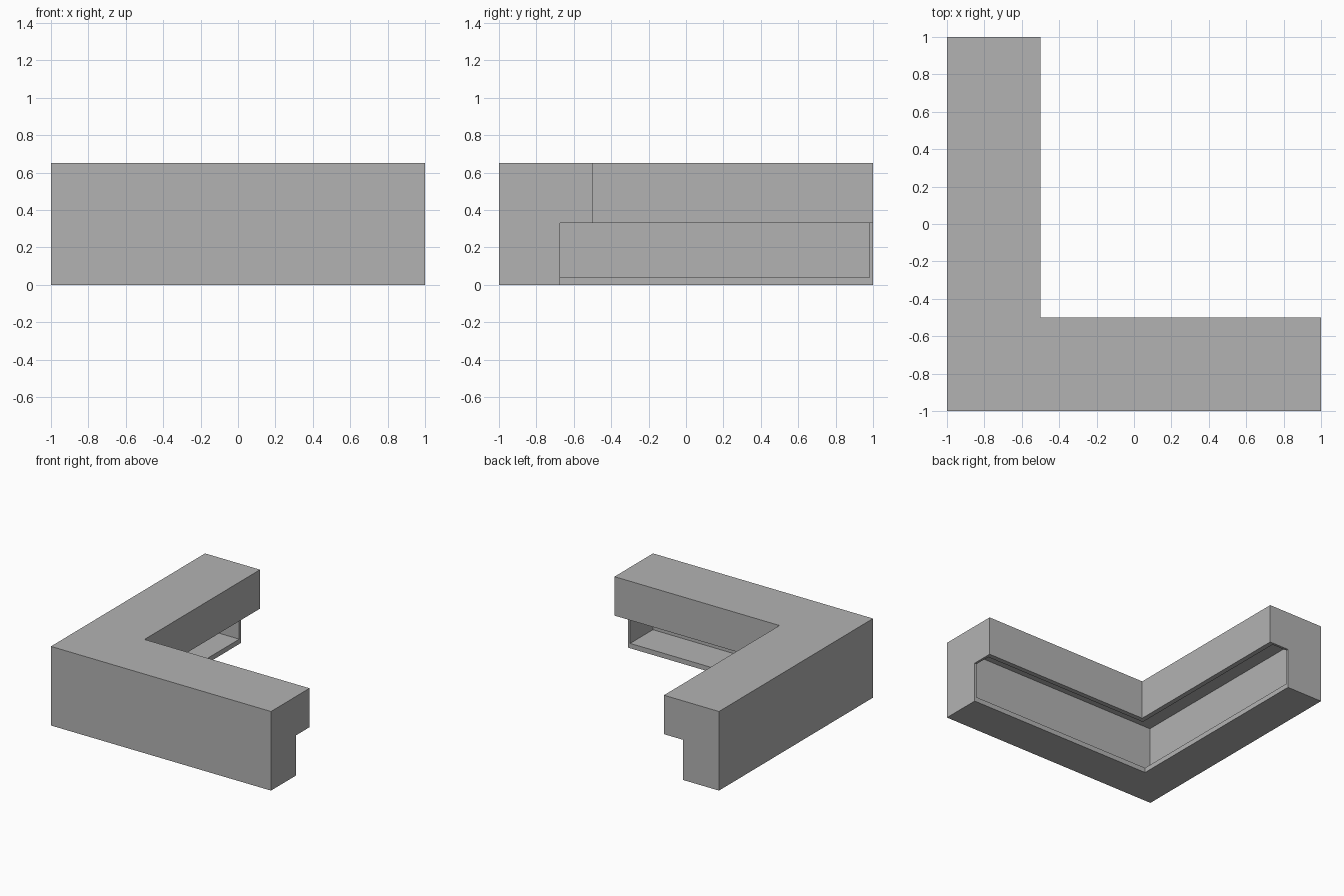
import bpy
import bmesh

old = bpy.data.objects.get("Cube")
if old:
    bpy.data.objects.remove(old, do_unlink=True)

# Single flat grey
grey = bpy.data.materials.new("plain grey")
grey.use_nodes = True
colour = (0.45, 0.45, 0.45, 1)
grey.diffuse_color = colour
grey.node_tree.nodes["Principled BSDF"].inputs["Base Color"].default_value = colour

# Counter dimensions
HEIGHT, STEP, TOP_DEPTH, BASE_DEPTH = 0.65, 0.33, 0.5, 0.325
END, FLOOR, BACK, CEILING, APRON = 0.02, 0.04, 0.03, 0.62, 0.46


def side_arm(x):
    """Station across the arm that runs along x."""
    return lambda d: (x, -1 + d)


def back_arm(y):
    """Station across the arm that runs along y."""
    return lambda d: (-1 + d, y)


def corner(d):
    """Mitre station where the arms meet."""
    return (-1 + d, -1 + d)


def sweep(name, profile, stations, capped):
    """Sweep a (depth, height) profile through the stations."""
    bm = bmesh.new()
    rings = [[bm.verts.new((*at(d), z)) for d, z in profile] for at in stations]
    count = len(profile)
    for a, b in zip(rings, rings[1:]):
        for i in range(count):
            j = (i + 1) % count
            bm.faces.new((a[i], a[j], b[j], b[i]))
    if capped:
        bm.faces.new(rings[0])
        bm.faces.new(rings[-1])
    bmesh.ops.recalc_face_normals(bm, faces=bm.faces)
    mesh = bpy.data.meshes.new(name)
    bm.to_mesh(mesh)
    bm.free()
    mesh.materials.append(grey)
    obj = bpy.data.objects.new(name, mesh)
    bpy.context.collection.objects.link(obj)
    return obj


# Hollow counter: floor, outer wall, top and hanging inner apron
shell = [(0, 0), (BASE_DEPTH, 0), (BASE_DEPTH, FLOOR), (BACK, FLOOR),
         (BACK, CEILING), (APRON, CEILING), (APRON, STEP),
         (TOP_DEPTH, STEP), (TOP_DEPTH, HEIGHT), (0, HEIGHT)]
sweep("counter_shell", shell,
      [side_arm(1 - END), corner, back_arm(1 - END)], False)

# Solid stepped panels closing both arms
panel = [(0, 0), (BASE_DEPTH, 0), (BASE_DEPTH, STEP),
         (TOP_DEPTH, STEP), (TOP_DEPTH, HEIGHT), (0, HEIGHT)]
for name, arm in (("side_end_panel", side_arm), ("back_end_panel", back_arm)):
    sweep(name, panel, [arm(1 - END), arm(1)], True)
